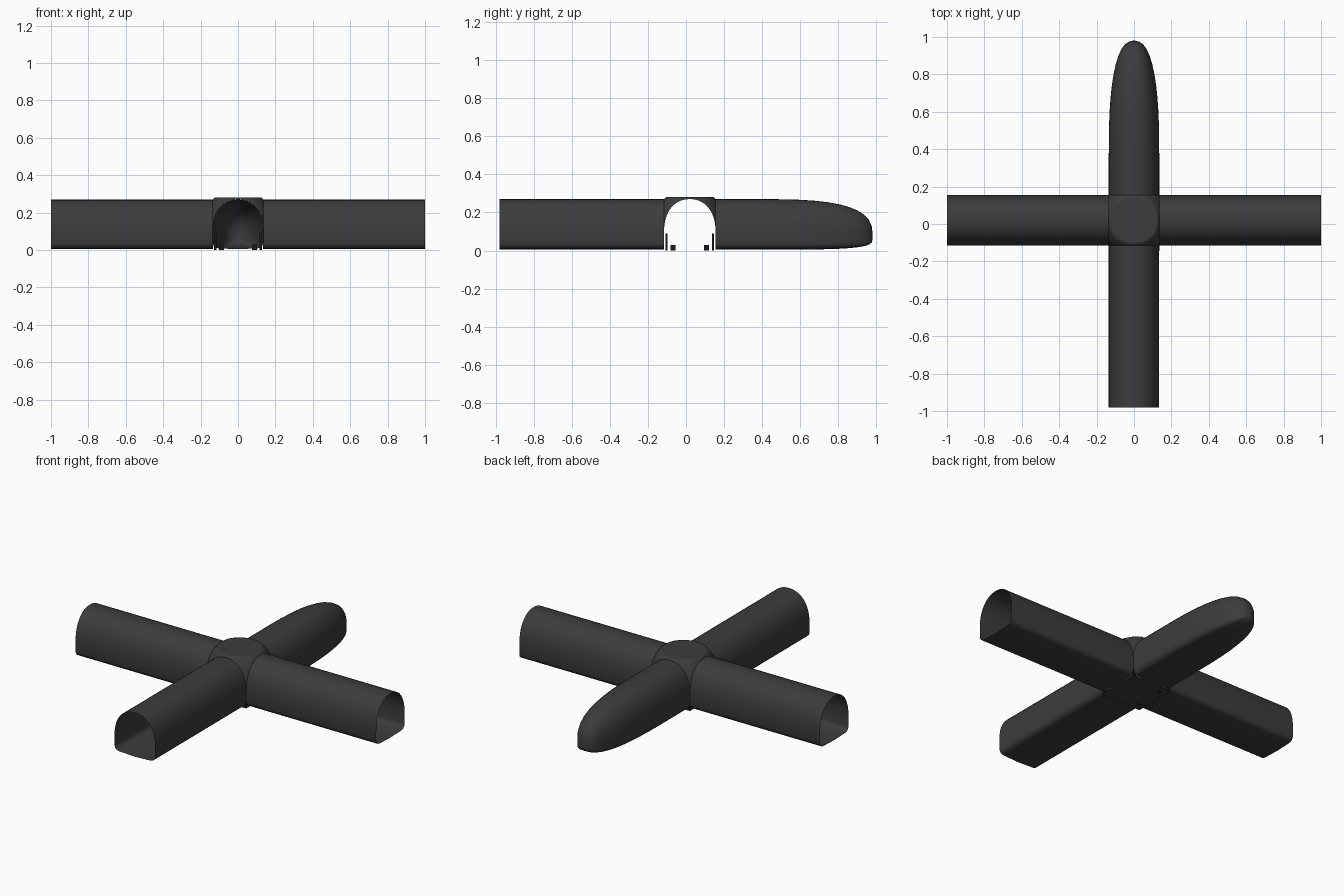
import bpy, bmesh, math
from mathutils import Matrix

if "Cube" in bpy.data.objects:
    bpy.data.objects.remove(bpy.data.objects["Cube"])

H = 0.135          # half width of a tunnel
ZS, RISE = 0.10, 0.17   # spring line and arch rise
N = 2.2            # arch roundness
CY = 0.02          # centre of the junction in y
Z0 = 0.005         # floor height


def material(name, v):
    m = bpy.data.materials.new(name)
    m.diffuse_color = (v, v, v, 1)
    m.use_nodes = True
    m.node_tree.nodes["Principled BSDF"].inputs["Base Color"].default_value = m.diffuse_color
    return m


shell_mat = material("dark grey shell", 0.045)
black_mat = material("black fittings", 0.012)


def finish(name, bm, mat, smooth=True):
    bmesh.ops.remove_doubles(bm, verts=bm.verts, dist=1e-5)
    bmesh.ops.recalc_face_normals(bm, faces=bm.faces)
    me = bpy.data.meshes.new(name)
    bm.to_mesh(me)
    bm.free()
    ob = bpy.data.objects.new(name, me)
    bpy.context.collection.objects.link(ob)
    me.materials.append(mat)
    if smooth:
        bpy.ops.object.select_all(action='DESELECT')
        bpy.context.view_layer.objects.active = ob
        ob.select_set(True)
        bpy.ops.object.shade_smooth_by_angle(angle=math.radians(40))
    return ob


def spow(v, p):
    return math.copysign(abs(v) ** p, v)


def profile():
    """Closed tunnel section: arch, straight sides, rounded lower corners, floor."""
    pts = []
    for i in range(21):
        a = math.pi * i / 20
        pts.append((H * spow(math.cos(a), 2 / N), ZS + RISE * abs(math.sin(a)) ** (2 / N)))
    r = 0.03
    low = [(-H + r - r * math.cos(a), Z0 + 0.004 + r - r * math.sin(a))
           for a in (0, math.pi / 6, math.pi / 3, math.pi / 2)]
    return pts + low + [(0, Z0)] + [(-x, z) for x, z in reversed(low)]


def loft(name, rings, mat, rot=0.0):
    """Skin rings of points along +y, then turn and move onto the junction centre."""
    bm = bmesh.new()
    loops = [[bm.verts.new(p) for p in ring] for ring in rings]
    for a, b in zip(loops, loops[1:]):
        for i in range(len(a)):
            j = (i + 1) % len(a)
            bm.faces.new((a[i], a[j], b[j], b[i]))
    mtx = Matrix.Translation((0, CY, 0)) @ Matrix.Rotation(rot, 4, 'Z')
    bmesh.ops.transform(bm, matrix=mtx, verts=bm.verts)
    return finish(name, bm, mat)


PROF = profile()

# three open tunnels
for name, rot, end in (("front_tunnel", math.pi, 0.98 + CY),
                       ("left_tunnel", math.pi / 2, 1.0),
                       ("right_tunnel", -math.pi / 2, 1.0)):
    loft(name, [[(x, y, z) for x, z in PROF] for y in (H, end)], shell_mat, rot)

# back tunnel tapering to a rounded, closed nose
rings = [[(x, H, z) for x, z in PROF]]
start, length, zc = 0.38 - CY, 0.60, 0.07
for k in range(13):
    u = min(math.sin(math.pi / 2 * k / 12), 0.9997)
    sx = (1 - u ** 2.5) ** 0.4
    st = (1 - u ** 3) ** (1 / 3)
    sb = (1 - u ** 4) ** 0.25
    rings.append([(x * sx, start + length * u, zc + (z - zc) * (st if z > zc else sb))
                  for x, z in PROF])
rings.append([(0, start + length, zc + 0.0001 * i) for i in range(len(PROF))])
rings[-1] = [(0, start + length, zc)] * len(PROF)
bm_nose = loft("back_tunnel_nose", rings, shell_mat)

# junction vault: curved corners under a nearly flat crown
bm = bmesh.new()
M = 28
coord = [H * math.sin(math.pi / 2 * (2 * i / M - 1)) for i in range(M + 1)]


def vault(x, y):
    s = max(0.0, 2 - abs(x / H) ** N - abs(y / H) ** N) ** (1 / N)
    return ZS + min(RISE * s, RISE + 0.011)


grid = [[bm.verts.new((x, y + CY, vault(x, y))) for x in coord] for y in coord]
for j in range(M):
    for i in range(M):
        bm.faces.new((grid[j][i], grid[j][i + 1], grid[j + 1][i + 1], grid[j + 1][i]))
finish("junction_vault", bm, shell_mat)

# junction floor
bm = bmesh.new()
bm.faces.new([bm.verts.new((sx * H, CY + sy * H, 0))
              for sx, sy in ((-1, -1), (1, -1), (1, 1), (-1, 1))])
finish("junction_floor", bm, shell_mat, False)

# small posts and blocks in the four junction corners
bm = bmesh.new()
for sx in (-1, 1):
    for sy in (-1, 1):
        for off, w, z1 in ((0.122, 0.012, 0.09), (0.088, 0.026, 0.03)):
            mtx = (Matrix.Translation((sx * off, CY + sy * off, z1 / 2))
                   @ Matrix.Diagonal((w, w, z1, 1)))
            bmesh.ops.create_cube(bm, size=1, matrix=mtx)
finish("corner_fittings", bm, black_mat, False)
